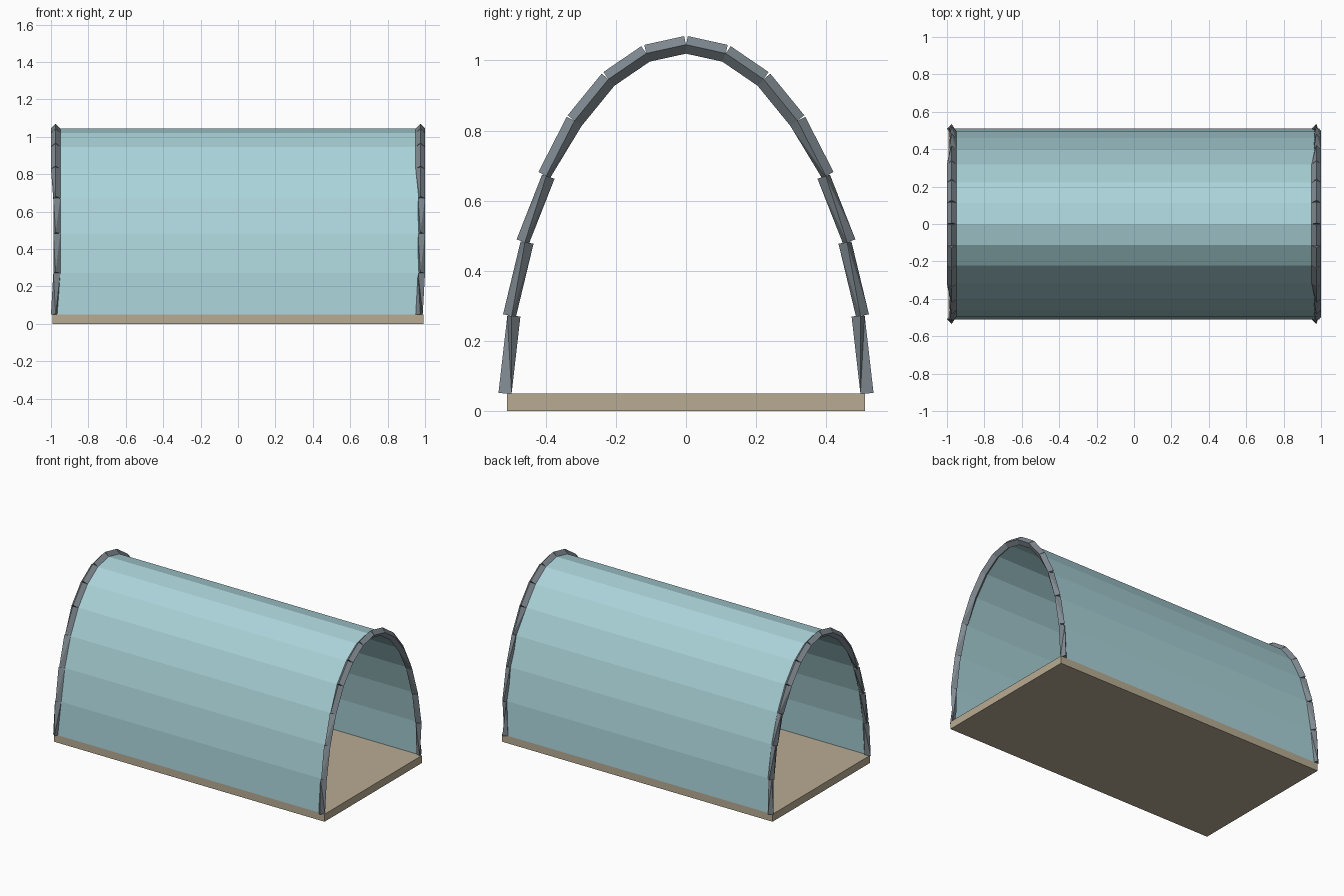
import bpy, bmesh, math
from mathutils import Vector

if "Cube" in bpy.data.objects:
    bpy.data.objects.remove(bpy.data.objects["Cube"])

A, B, Z0 = 0.51, 0.995, 0.05      # half width, rise and springing height of the arch
N = 14                            # flat panels around the arch
ARCH_X, R = 0.975, 0.025          # frame position and tube radius


def material(name, rgb):
    m = bpy.data.materials.new(name)
    m.diffuse_color = (*rgb, 1)
    m.use_nodes = True
    m.node_tree.nodes["Principled BSDF"].inputs["Base Color"].default_value = m.diffuse_color
    return m


def make_object(name, bm, mat):
    mesh = bpy.data.meshes.new(name)
    bm.to_mesh(mesh)
    bm.free()
    mesh.materials.append(mat)
    ob = bpy.data.objects.new(name, mesh)
    bpy.context.collection.objects.link(ob)
    return ob


def arch_point(i, x):
    t = math.pi * i / N
    return Vector((x, -A * math.cos(t), Z0 + B * math.sin(t)))


cover_mat = material("pale teal cover", (0.40, 0.65, 0.69))
frame_mat = material("slate grey frame", (0.22, 0.26, 0.29))
floor_mat = material("sand floor", (0.48, 0.41, 0.29))

# Floor slab
bm = bmesh.new()
bmesh.ops.create_cube(bm, size=1)
for v in bm.verts:
    v.co = (v.co.x * 1.986, v.co.y * 2 * A, (v.co.z + 0.5) * Z0)
make_object("floor", bm, floor_mat)

# Thin faceted cover
bm = bmesh.new()
rows = [[bm.verts.new(arch_point(i, x)) for x in (-ARCH_X, ARCH_X)] for i in range(N + 1)]
for a, b in zip(rows, rows[1:]):
    bm.faces.new((a[0], a[1], b[1], b[0]))
make_object("cover", bm, cover_mat)

# Frame rods: diamond section, corners 0 outer, 1 +x, 2 inner, 3 -x.
# The lowest rods have one pair of corners pinched together at their ends.
PINCH = {0: ((1, 2), (0, 3)), 1: ((2, 3), (0, 3)), 2: ((2, 3), (0, 3)), 3: ((2, 3), None)}


def section(bm, centre, outward, pinch):
    side = Vector((1, 0, 0))
    offsets = [outward * R, side * R, -outward * R, -side * R]
    if pinch:
        mid = (offsets[pinch[0]] + offsets[pinch[1]]) / 2
        for k in pinch:
            offsets[k] = mid
    return [bm.verts.new(centre + o) for o in offsets]


def frame(name, x):
    bm = bmesh.new()
    for i in range(N):
        # Work upward from the foot on both sides
        k, lo, hi = (i, i, i + 1) if i < N / 2 else (N - 1 - i, i + 1, i)
        p, q = arch_point(lo, x), arch_point(hi, x)
        d = (q - p).normalized()
        outward = Vector((0, -d.z, d.y)) if i < N / 2 else Vector((0, d.z, -d.y))
        low, high = PINCH.get(k, (None, None))
        a, b = section(bm, p, outward, low), section(bm, q, outward, high)
        for j in range(4):
            n = (j + 1) % 4
            bm.faces.new((a[j], a[n], b[n], b[j]))
        bm.faces.new(a[::-1])
        bm.faces.new(b)
    bmesh.ops.remove_doubles(bm, verts=bm.verts, dist=1e-5)
    bmesh.ops.triangulate(bm, faces=bm.faces)
    bmesh.ops.recalc_face_normals(bm, faces=bm.faces)
    make_object(name, bm, frame_mat)


frame("left_arch_frame", -ARCH_X)
frame("right_arch_frame", ARCH_X)
